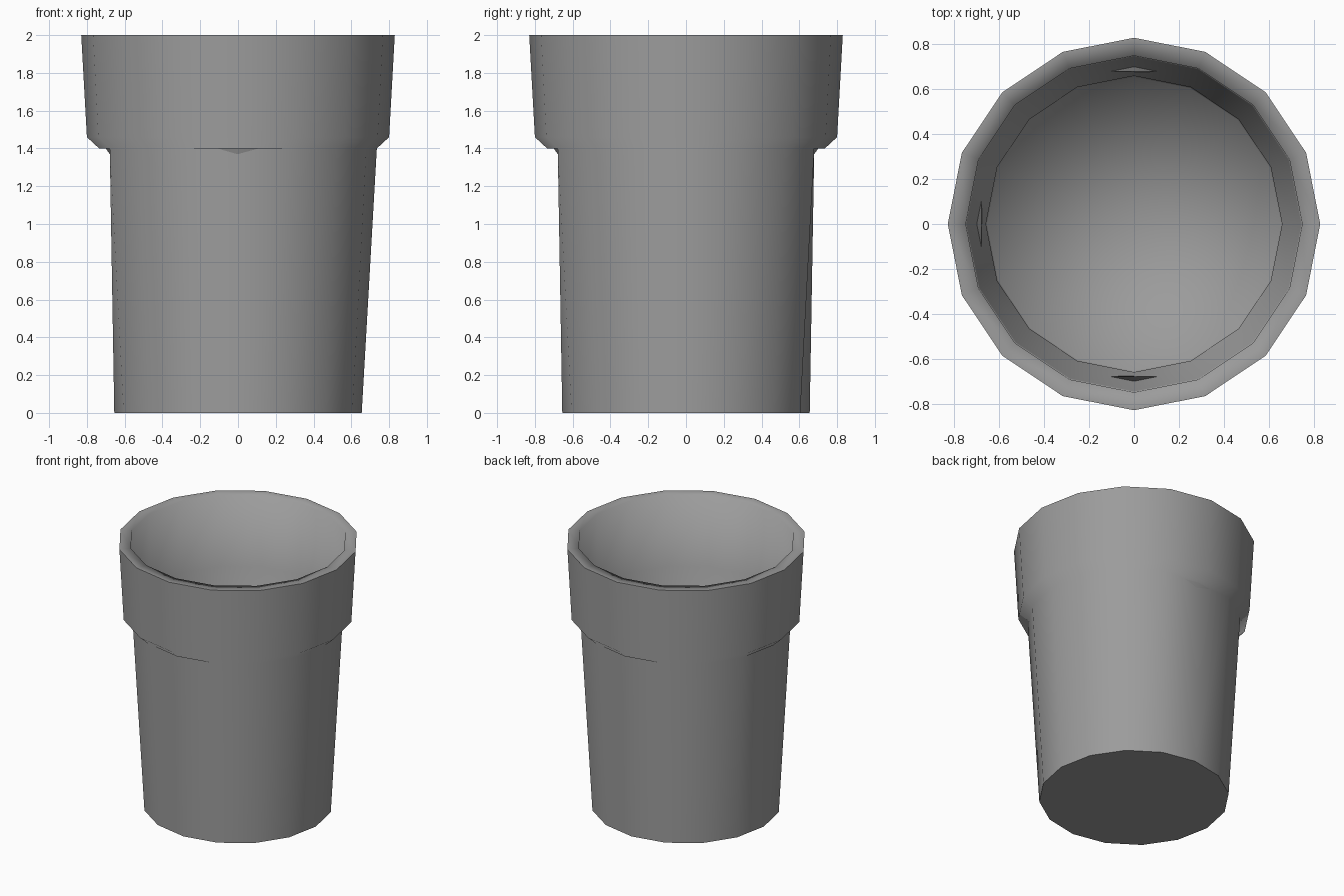
import bpy, bmesh
from math import cos, sin, tau
from mathutils import Vector

if "Cube" in bpy.data.objects:
    bpy.data.objects.remove(bpy.data.objects["Cube"])

SIDES = 16
# Sides where the top of the outer body wall is cut straight across (-x, +y, -y)
CUT = {4, 8, 12}

# (radius, height) from outer base, over the rim, down to the inner floor
profile = [
    (0.655, 0.00), (0.735, 1.40), (0.735, 1.40), (0.80, 1.46), (0.83, 2.00),   # outside
    (0.75, 2.00), (0.745, 1.46), (0.66, 1.345), (0.655, 0.03),                 # inside
]

bm = bmesh.new()


def ring(level, radius, z):
    verts = []
    for i in range(SIDES):
        r = radius
        if level == 1 and i in CUT:
            r *= cos(tau / SIDES)      # chord midpoint
        a = tau * i / SIDES
        verts.append(bm.verts.new((r * cos(a), r * sin(a), z)))
    return verts


rings = [ring(k, r, z) for k, (r, z) in enumerate(profile)]

# Walls, ledge and rim
for low, high in zip(rings, rings[1:]):
    for i in range(SIDES):
        j = (i + 1) % SIDES
        bm.faces.new((low[i], low[j], high[j], high[i]))

# Underside and inner floor
bm.faces.new(rings[0][::-1])
hub = bm.verts.new((0, 0, 0.03))
for i in range(SIDES):
    bm.faces.new((rings[-1][i], rings[-1][(i + 1) % SIDES], hub))

# Smooth all round, with crisp base and outer rim edges
for f in bm.faces:
    f.smooth = True
for level in (0, 4):
    loop = set(rings[level])
    for e in bm.edges:
        if e.verts[0] in loop and e.verts[1] in loop:
            e.smooth = False
bmesh.ops.remove_doubles(bm, verts=bm.verts[:], dist=0.0005)

mesh = bpy.data.meshes.new("cup")
bm.to_mesh(mesh)
bm.free()

# Even shading round the outside: outer faces get radial normals
normals = [Vector((0, 0, 0)) for _ in mesh.loops]
for p in mesh.polygons:
    c, n = p.center, p.normal
    if n.x * c.x + n.y * c.y > 0.05 or (n.z < -0.9 and c.z > 1):
        for k in p.loop_indices:
            v = mesh.vertices[mesh.loops[k].vertex_index].co
            normals[k] = Vector((v.x, v.y, 0)).normalized()
mesh.normals_split_custom_set(normals)

# Dark grey material
grey = bpy.data.materials.new("dark_grey")
grey.diffuse_color = (0.33, 0.33, 0.33, 1)
grey.use_nodes = True
grey.node_tree.nodes["Principled BSDF"].inputs["Base Color"].default_value = grey.diffuse_color
mesh.materials.append(grey)

cup = bpy.data.objects.new("cup", mesh)
bpy.context.collection.objects.link(cup)
